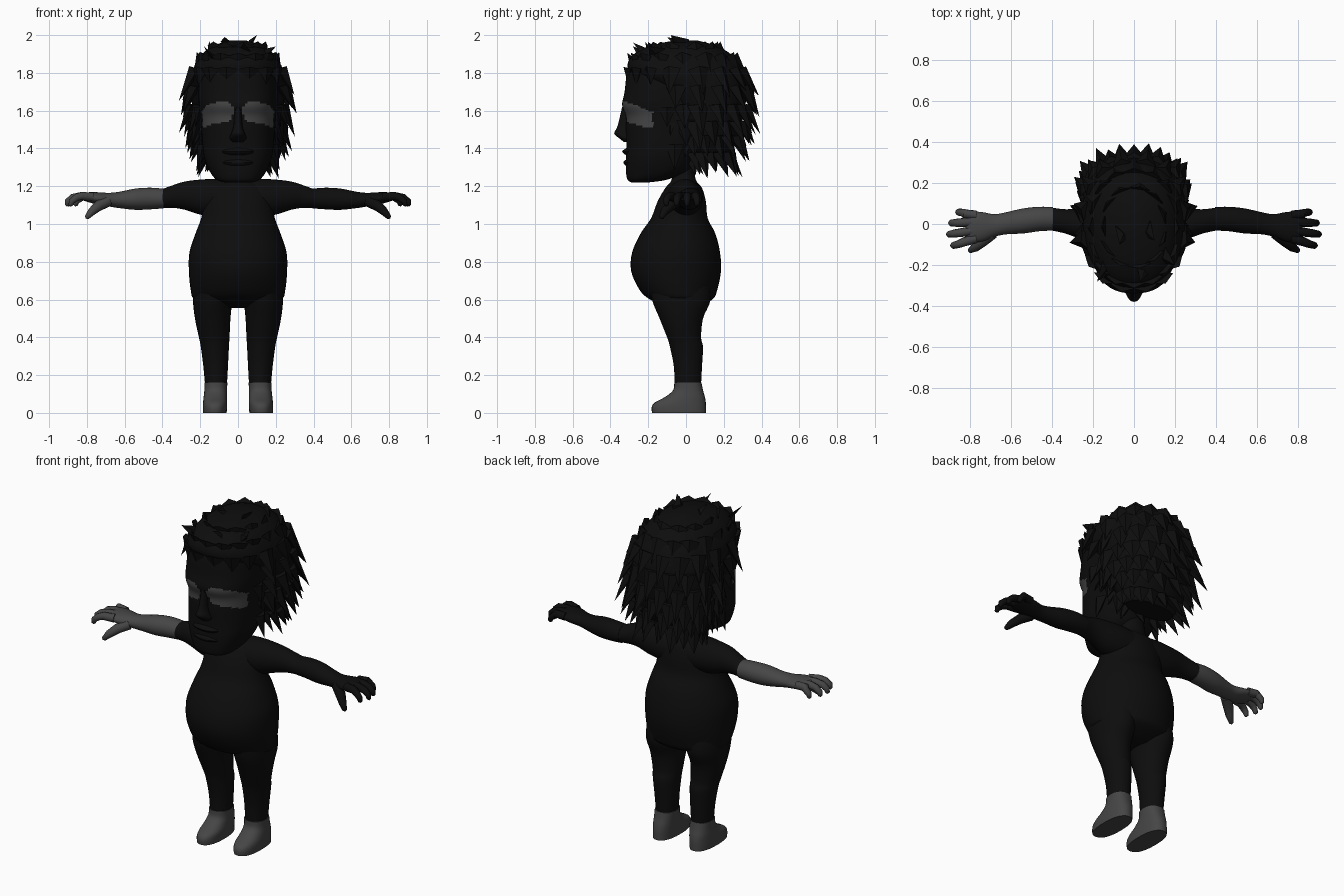
import bpy, bmesh, math, random
from mathutils import Vector

random.seed(4)
if "Cube" in bpy.data.objects:
    bpy.data.objects.remove(bpy.data.objects["Cube"])


def material(name, value):
    m = bpy.data.materials.new(name)
    m.use_nodes = True
    colour = (value, value, value, 1)
    m.diffuse_color = colour
    m.node_tree.nodes["Principled BSDF"].inputs["Base Color"].default_value = colour
    return m


BLACK = material("black", 0.004)
GREY = material("dark grey", 0.06)


def finish(name, bm, mats, smooth=True):
    bmesh.ops.recalc_face_normals(bm, faces=bm.faces)
    mesh = bpy.data.meshes.new(name)
    bm.to_mesh(mesh)
    bm.free()
    for m in mats:
        mesh.materials.append(m)
    ob = bpy.data.objects.new(name, mesh)
    bpy.context.collection.objects.link(ob)
    if smooth:
        bpy.ops.object.select_all(action="DESELECT")
        ob.select_set(True)
        bpy.context.view_layer.objects.active = ob
        bpy.ops.object.shade_smooth_by_angle(angle=math.radians(50))
    return ob


def refine(rings, steps):
    """Smooth in-between rings."""
    out = []
    for i in range(len(rings) - 1):
        p0, p1 = rings[max(i - 1, 0)], rings[i]
        p2, p3 = rings[i + 1], rings[min(i + 2, len(rings) - 1)]
        for k in range(steps):
            t = k / steps
            out.append([b + t / 2 * (c - a + t * (2*a - 5*b + 4*c - d + t * (3*(b - c) + d - a)))
                        for a, b, c, d in zip(p0, p1, p2, p3)])
    return out + [list(rings[-1])]


def ring_point(ring, angle, power=2.0):
    t, a0, a1, b0, b1 = ring
    c, s = math.cos(angle), math.sin(angle)
    e = 2 / power
    a = (a0 + a1) / 2 + (a1 - a0) / 2 * math.copysign(abs(c) ** e, c)
    b = (b0 + b1) / 2 + (b1 - b0) / 2 * math.copysign(abs(s) ** e, s)
    return t, a, b


def loft(name, rings, mats, axis="z", side=1, n=28, steps=4, power=2.0, rule=None):
    """Rings are (position, a min, a max, b min, b max) along an axis."""
    bm = bmesh.new()
    loops = []
    for ring in refine(rings, steps):
        row = []
        for i in range(n):
            t, a, b = ring_point(ring, math.tau * i / n, power)
            co = (a, b, t) if axis == "z" else (t, a, b)
            row.append(bm.verts.new((co[0] * side, co[1], co[2])))
        loops.append(row)
    for lo, hi in zip(loops, loops[1:]):
        for i in range(n):
            j = (i + 1) % n
            bm.faces.new((lo[i], lo[j], hi[j], hi[i]))
    bm.faces.new(loops[0])
    bm.faces.new(loops[-1])
    if rule:
        for f in bm.faces:
            f.material_index = int(rule(f.calc_center_median()))
    return finish(name, bm, mats)


def tube(name, points, radii, mat, side):
    """Rounded finger along a path, with a ball at the tip."""
    bm = bmesh.new()
    prev = None
    pts = [Vector((x * side, y, z)) for x, y, z in points]
    for k, p in enumerate(pts):
        d = (pts[min(k + 1, len(pts) - 1)] - pts[max(k - 1, 0)]).normalized()
        u = d.cross(Vector((0, 1, 0.2))).normalized()
        v = d.cross(u)
        row = [bm.verts.new(p + radii[k] * (u * math.cos(w) + v * math.sin(w)))
               for w in (math.tau * i / 10 for i in range(10))]
        if prev:
            for i in range(10):
                j = (i + 1) % 10
                bm.faces.new((prev[i], prev[j], row[j], row[i]))
        else:
            bm.faces.new(row)
        prev = row
    tip = bm.verts.new(pts[-1] + d * radii[-1] * 0.7)
    for i in range(10):
        bm.faces.new((prev[i], prev[(i + 1) % 10], tip))
    return finish(name, bm, [mat])


# Torso and neck
loft("torso", [
    (.555, -.13, .13, -.09, .05), (.6, -.23, .23, -.19, .14), (.65, -.25, .25, -.245, .165),
    (.75, -.26, .26, -.29, .185), (.85, -.257, .257, -.285, .18), (.95, -.225, .225, -.24, .155),
    (1.03, -.195, .195, -.185, .115), (1.12, -.18, .18, -.15, .105), (1.19, -.16, .16, -.11, .085),
    (1.24, -.08, .08, -.075, .05), (1.36, -.07, .07, -.075, .04)], [BLACK], n=40)

for side, label in ((1, "left"), (-1, "right")):
    hand = BLACK if side == 1 else GREY
    # Leg and foot
    loft(label + "_leg", [
        (.72, .02, .23, -.2, .12), (.6, .03, .238, -.18, .13), (.5, .04, .228, -.14, .09),
        (.4, .045, .207, -.1, .08), (.35, .048, .197, -.085, .09), (.25, .053, .184, -.065, .085),
        (.155, .058, .175, -.06, .08)], [BLACK], side=side)
    loft(label + "_foot", [
        (.16, .056, .177, -.062, .082), (.12, .058, .178, -.068, .09), (.085, .058, .182, -.11, .1),
        (.055, .057, .185, -.165, .105), (.03, .058, .186, -.182, .106), (0, .06, .185, -.18, .106)],
        [GREY], side=side, power=2.4)
    # Upper arm, forearm and palm
    loft(label + "_upper_arm", [
        (.02, -.1, .09, 1.04, 1.23), (.12, -.1, .09, 1.04, 1.238), (.2, -.085, .085, 1.05, 1.235),
        (.28, -.065, .075, 1.075, 1.225), (.34, -.045, .072, 1.085, 1.207),
        (.4, -.032, .08, 1.085, 1.185)], [BLACK], axis="x", side=side)
    loft(label + "_forearm", [
        (.395, -.032, .082, 1.083, 1.187), (.46, -.035, .084, 1.078, 1.192), (.54, -.046, .076, 1.075, 1.188),
        (.62, -.05, .058, 1.083, 1.172), (.68, -.062, .048, 1.092, 1.165), (.74, -.085, .058, 1.102, 1.168),
        (.79, -.085, .06, 1.115, 1.168), (.82, -.07, .05, 1.125, 1.16)],
        [hand], axis="x", side=side)
    # Fingers and thumb
    for name, y, spread, reach in (("index", -.07, -.035, .885), ("middle", -.03, -.02, .905),
                                   ("ring", .01, -.005, .895), ("little", .042, .016, .86)):
        tube(f"{label}_{name}_finger",
             [(.77, y, 1.143), (.83, y + spread / 2, 1.148), (reach - .03, y + spread * .8, 1.14),
              (reach - .004, y + spread, 1.12), (reach, y + spread, 1.1)],
             (.024, .022, .02, .017, .012), hand, side)
    tube(label + "_thumb", [(.69, -.045, 1.12), (.74, -.085, 1.095), (.775, -.115, 1.065),
                            (.8, -.13, 1.035)], (.03, .028, .022, .013), hand, side)


# Head, with the eye patches picked out by position
def in_eye(c):
    u = (abs(c.x) - .117) / .09
    v = (c.z - 1.582 + (c.y + .28) * .3) / .052
    return c.y < -.175 and u ** 4 + abs(v) ** 3 < 1


loft("head", [
    (1.22, -.07, .07, -.29, -.2), (1.235, -.115, .115, -.31, -.1), (1.28, -.15, .15, -.318, .01),
    (1.35, -.178, .178, -.318, .06), (1.42, -.188, .188, -.315, .1), (1.5, -.194, .194, -.318, .16),
    (1.57, -.2, .2, -.318, .2), (1.63, -.207, .207, -.338, .2), (1.7, -.21, .21, -.325, .2),
    (1.8, -.2, .2, -.312, .2), (1.87, -.17, .17, -.28, .16), (1.93, -.1, .1, -.18, .1)],
    [BLACK, GREY], n=112, steps=7, power=2.5, rule=in_eye)

# Nose and lips
loft("nose", [
    (1.435, -.03, .03, -.33, -.28), (1.455, -.045, .045, -.355, -.28), (1.48, -.036, .036, -.38, -.28),
    (1.52, -.024, .024, -.362, -.28), (1.62, -.016, .016, -.338, -.28)], [BLACK], n=16)
for name, z, depth in (("upper_lip", 1.383, .338), ("lower_lip", 1.325, .332)):
    loft(name, [(z - .024, -.06, .06, -.31, -.26), (z, -.085, .085, -depth, -.26),
                (z + .022, -.06, .06, -.31, -.26)], [BLACK], n=24)

# Hair mass
hair_rings = [
    (1.33, -.15, .15, .06, .2), (1.45, -.215, .215, -.02, .27), (1.6, -.24, .24, -.07, .31),
    (1.72, -.25, .25, -.18, .32), (1.8, -.245, .245, -.3, .305), (1.88, -.205, .205, -.295, .26),
    (1.94, -.14, .14, -.2, .17), (1.972, -.04, .04, -.06, .06)]
loft("hair_mass", hair_rings, [BLACK], n=36, power=2.3)


# Pointed locks laid over the hair mass
def add_lock(bm, base, out, aim, length, width):
    across = aim.cross(out).normalized() * width
    corners = [bm.verts.new(base + o) for o in (across, out * .03, -across, -out * .04)]
    tip = bm.verts.new(base + aim.normalized() * length)
    bm.faces.new(corners)
    for i in range(4):
        bm.faces.new((corners[i], corners[(i + 1) % 4], tip))


bm = bmesh.new()
dense = refine(hair_rings, 8)
for row, z in enumerate((1.38, 1.46, 1.55, 1.64, 1.73, 1.82, 1.89, 1.94)):
    ring = min(dense, key=lambda r: abs(r[0] - z))
    count = 16 if z < 1.9 else 11
    for i in range(count):
        angle = math.tau * (i + row % 2 / 2) / count
        t, x, y = ring_point(ring, angle, 2.3)
        front = y < -.12
        if front and z < 1.78:
            continue
        out = Vector((x, y - .02, max(0, z - 1.7) * 1.2)).normalized()
        flare = .12 if front else random.uniform(.3, .5)
        aim = Vector((0, .1, -1)) + out * flare
        length = random.uniform(.07, .1) if front else random.uniform(.13, .19)
        if z < 1.5:
            length *= .85
        add_lock(bm, Vector((x, y, t)), out, aim, length, random.uniform(.045, .06))
# Upright tufts and sideburns
for x, y, z, tx, ty, tz in ((.06, -.02, 1.95, .1, -.08, 2.0), (-.05, -.03, 1.95, -.07, -.1, 1.99),
                            (.05, -.2, 1.9, .03, -.28, 1.96), (-.13, -.2, 1.87, -.18, -.28, 1.94),
                            (.14, -.15, 1.9, .2, -.2, 1.94)):
    base, tip = Vector((x, y, z)), Vector((tx, ty, tz))
    add_lock(bm, base, Vector((0, -.6, .8)), tip - base, (tip - base).length, .05)
for s in (1, -1):
    for x, y, z, length in ((.185, -.06, 1.42, .14), (.21, 0, 1.55, .14), (.2, -.1, 1.62, .11)):
        add_lock(bm, Vector((x * s, y, z)), Vector((s, 0, 0)), Vector((.25 * s, 0, -1)), length, .05)
finish("hair_locks", bm, [BLACK], smooth=False)
